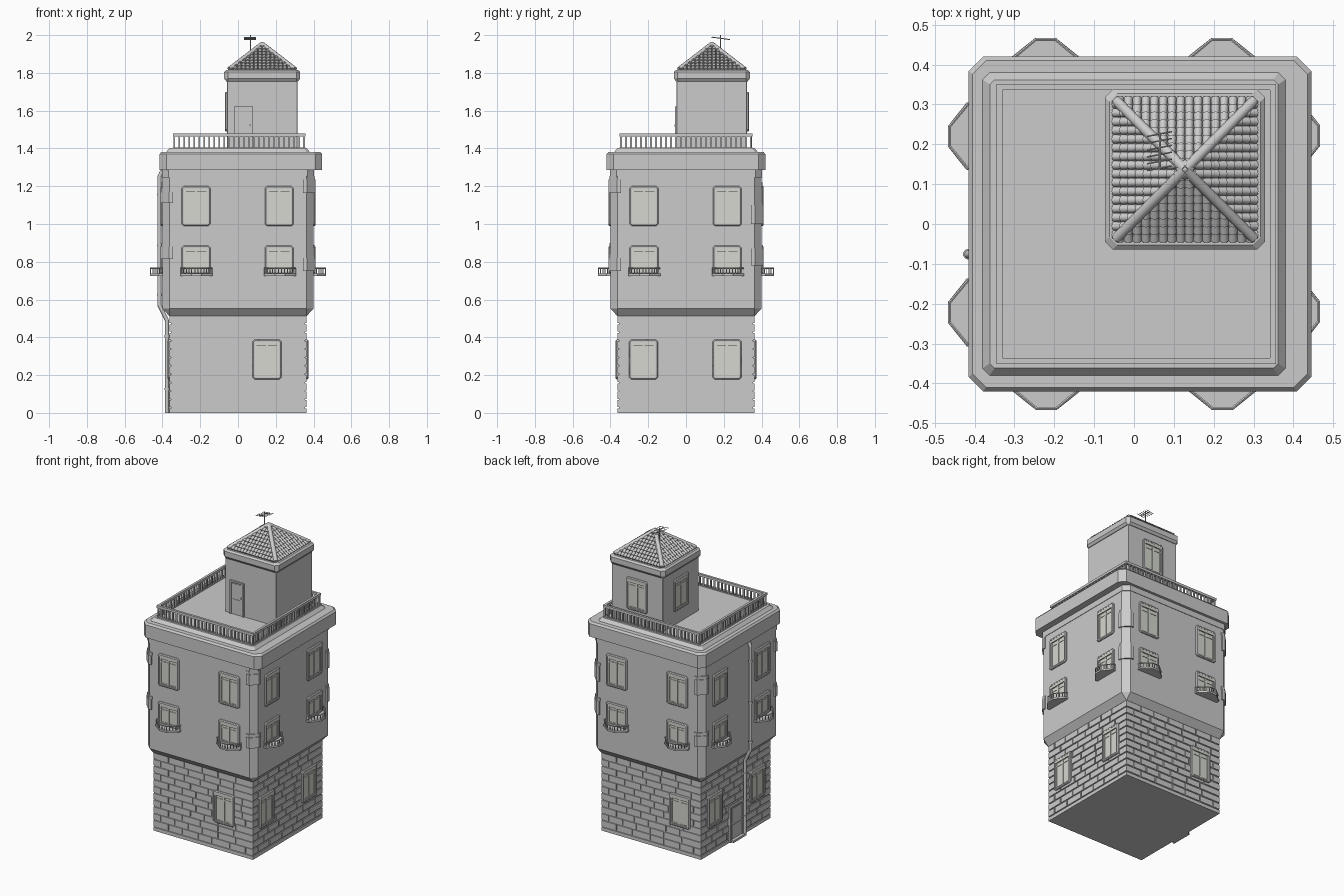
import bpy, bmesh, math, random
from mathutils import Matrix, Vector

if "Cube" in bpy.data.objects:
    bpy.data.objects.remove(bpy.data.objects["Cube"])

random.seed(4)

def side(k, origin=(0, 0)):
    """Local frame whose -y wall faces front, right, back, left for k = 0..3."""
    return Matrix.Translation((origin[0], origin[1], 0)) @ Matrix.Rotation(k * math.pi / 2, 4, 'Z')

def finish(bm, name, mat=None, smooth=False):
    bmesh.ops.recalc_face_normals(bm, faces=bm.faces)
    me = bpy.data.meshes.new(name)
    bm.to_mesh(me)
    bm.free()
    ob = bpy.data.objects.new(name, me)
    bpy.context.collection.objects.link(ob)
    if mat:
        me.materials.append(mat)
    if smooth:
        for p in me.polygons:
            p.use_smooth = len(p.vertices) == 4
    return ob

def box(bm, x0, x1, y0, y1, z0, z1, M=Matrix()):
    T = Matrix.Translation(((x0 + x1) / 2, (y0 + y1) / 2, (z0 + z1) / 2))
    bmesh.ops.create_cube(bm, size=1, matrix=M @ T @ Matrix.Diagonal((x1 - x0, y1 - y0, z1 - z0, 1)))

def loft(bm, rings, M=Matrix()):
    """Skin equal-length point rings and cap the ends."""
    vs = [[bm.verts.new(M @ Vector(p)) for p in r] for r in rings]
    n = len(vs[0])
    for a, b in zip(vs, vs[1:]):
        for i in range(n):
            bm.faces.new((a[i], a[(i + 1) % n], b[(i + 1) % n], b[i]))
    bm.faces.new(vs[0][::-1])
    bm.faces.new(vs[-1])

def octa(h, c, z, o=(0, 0), hy=None):
    """Square ring with cut corners."""
    hy = hy or h
    return [(o[0] + x, o[1] + y, z) for x, y in
            ((h - c, -hy), (h, -hy + c), (h, hy - c), (h - c, hy),
             (-h + c, hy), (-h, hy - c), (-h, -hy + c), (-h + c, -hy))]

def bar(bm, a, b, r1, r2=None, n=8):
    """Round or faceted rod between two points."""
    a, b = Vector(a), Vector(b)
    q = (b - a).to_track_quat('Z', 'Y').to_matrix().to_4x4()
    bmesh.ops.create_cone(bm, cap_ends=True, segments=n, radius1=r1, radius2=r1 if r2 is None else r2,
                          depth=(b - a).length, matrix=Matrix.Translation((a + b) / 2) @ q)

# brick base
bm = bmesh.new()
box(bm, -.356, .356, -.356, .356, 0, .52)
finish(bm, "base_core")
bm = bmesh.new()
ROWS, Z0, PITCH, GAP = 11, .03, .0445, .007
for k in range(4):
    M = side(k)
    box(bm, -.362, .362, -.362, -.35, 0, Z0 - GAP, M)
    for r in range(ROWS):
        z, x = Z0 + r * PITCH, -.362
        step = .06 if (r + k) % 2 else .115
        while x < .36:
            x1 = x + step
            if x1 > .32:
                x1 = .362 + GAP
            box(bm, x, x1 - GAP, -.362, -.35, z, z + PITCH - GAP, M)
            x, step = x1, random.choice((.1, .115, .13))
finish(bm, "base_bricks")

# rendered upper body with cut corners, frieze, cornice and terrace deck
bm = bmesh.new()
loft(bm, [octa(.363, .001, .512), octa(.4, .038, .553), octa(.4, .038, 1.26)])
finish(bm, "upper_body")
bm = bmesh.new()
C = (.015, 0)
loft(bm, [octa(.403, .036, 1.247), octa(.403, .036, 1.29)])
loft(bm, [octa(.43, .036, 1.285, C, .42), octa(.43, .036, 1.37, C, .42), octa(.42, .034, 1.382, C, .41),
          octa(.38, .018, 1.382), octa(.362, .012, 1.402)])
finish(bm, "cornice_and_deck")

# corner stones on the upper body
bm = bmesh.new()
stones = [((1.165, 1.235), (.75, .82)), ((1.0, 1.1), (.78, .87)),
          ((1.1, 1.2), (.76, .83)), ((1.11, 1.17), (.815, .88))]
plan = ((.345, -.345), (.345, -.409), (.366, -.409), (.409, -.366), (.409, -.345))
for k, zs in enumerate(stones):
    for a, b in zs:
        loft(bm, [[(x, y, a) for x, y in plan], [(x, y, b) for x, y in plan]], side(k))
        loft(bm, [[(x * .992, y * .992, b) for x, y in plan],
                  [(x * .992, y * .992, b + .02) for x, y in plan]], side(k))
finish(bm, "corner_stones")

# small roof tower
T = (.128, .137)
bm = bmesh.new()
loft(bm, [octa(.186, .002, 1.39, T), octa(.186, .002, 1.78, T)])
loft(bm, [octa(.19, .01, 1.755, T), octa(.201, .02, 1.77, T), octa(.201, .02, 1.805, T), octa(.19, .02, 1.815, T)])
finish(bm, "tower_walls")

# pyramid roof: under-slab, barrel tiles, hip caps, finial
EAVE, ZE, ZA = .175, 1.815, 1.95
bm = bmesh.new()
loft(bm, [octa(EAVE, .001, ZE - .01, T), octa(EAVE, .001, ZE, T), octa(.004, .001, ZA - .004, T)])
finish(bm, "tower_roof")
bm = bmesh.new()
COLS, TROWS = 16, 9
w = 2 * EAVE / COLS
slope = (ZA - ZE) / EAVE
for k in range(4):
    M = side(k, T)
    for i in range(COLS):
        u = -EAVE + (i + .5) * w
        for r in range(TROWS):
            d0 = EAVE * (1 - r / TROWS) + .003
            d1 = EAVE * (1 - (r + 1) / TROWS)
            if d0 < abs(u):
                break
            d1 = max(d1, abs(u) - .008)
            bar(bm, M @ Vector((u, -d0, ZE + (EAVE - d0) * slope + .003)),
                M @ Vector((u, -d1, ZE + (EAVE - d1) * slope)), w * .54, w * .42)
finish(bm, "roof_tiles", smooth=True)
bm = bmesh.new()
for sx in (-1, 1):
    for sy in (-1, 1):
        bar(bm, (T[0] + sx * .173, T[1] + sy * .173, ZE + .004), (T[0], T[1], ZA + .002), .0135, n=10)
finish(bm, "hip_caps", smooth=True)
bm = bmesh.new()
bmesh.ops.create_icosphere(bm, subdivisions=2, radius=.025, matrix=Matrix.Translation((T[0], T[1], ZA - .012)))
finish(bm, "roof_finial")

# aerial
bm = bmesh.new()
bar(bm, (.065, .183, 1.86), (.065, .183, 2.0), .003, n=6)
bar(bm, (.065, .138, 1.989), (.065, .23, 1.977), .0025, n=6)
for i in range(6):
    t = i / 5
    bar(bm, (.033, .14 + .086 * t - .006, 1.988 - .011 * t), (.095, .14 + .086 * t + .006, 1.988 - .011 * t), .002, n=5)
finish(bm, "aerial")

# windows
glass = bpy.data.materials.new("pale_window")
glass.diffuse_color = (.66, .68, .62, 1)
glass.use_nodes = True
glass.node_tree.nodes["Principled BSDF"].inputs["Base Color"].default_value = glass.diffuse_color

def ring(hw, z0, z1, c, y, u):
    zc = (z0 + z1) / 2
    return [(x + u, y, z + zc) for x, z, _ in octa(hw, c, 0, hy=(z1 - z0) / 2)]

def window(frames, panes, M, u, z0, z1, d, hw=.076):
    # hollow frame made of four lofted rings closed back on themselves
    rs = [ring(hw, z0, z1, .01, -d + .005, u), ring(hw, z0, z1, .01, -d - .006, u),
          ring(hw - .005, z0 + .005, z1 - .005, .008, -d - .011, u),
          ring(hw - .013, z0 + .013, z1 - .013, .003, -d - .011, u),
          ring(hw - .013, z0 + .013, z1 - .013, .003, -d + .005, u)]
    vs = [[frames.verts.new(M @ Vector(p)) for p in r] for r in rs]
    for a, b in zip(vs, vs[1:] + vs[:1]):
        for i in range(8):
            frames.faces.new((a[i], a[(i + 1) % 8], b[(i + 1) % 8], b[i]))
    h = hw - .012
    box(panes, u - h, u + h, -d - .002, -d + .004, z0 + .012, z1 - .012, M)
    box(panes, u - h, u + h, -d - .01, -d, z1 - .03, z1 - .012, M)
    for x0, x1 in ((-h, -h + .01), (-.006, .006), (h - .01, h)):
        box(panes, u + x0, u + x1, -d - .006, -d, z0 + .012, z1 - .02, M)
    for z in (z0 + .012, z1 - .055):
        box(panes, u - h, u + h, -d - .005, -d, z, z + .008, M)

fr, pn = bmesh.new(), bmesh.new()
for k in range(4):
    for u in (-.222, .218):
        window(fr, pn, side(k), u, .99, 1.2, .4)
        window(fr, pn, side(k), u, .735, .885, .4)
for k, u in ((0, .153), (1, -.225), (1, .217), (2, .21), (3, -.22), (3, .22)):
    window(fr, pn, side(k), u, .178, .388, .362)
for k in (2, 3):
    window(fr, pn, side(k, T), 0, 1.49, 1.7, .186)
finish(fr, "window_frames")
finish(pn, "window_panes", glass)

# balconies with faceted fronts
slab, rails = bmesh.new(), bmesh.new()
bp = [(-.085, -.395), (-.085, -.42), (-.026, -.467), (.026, -.467), (.085, -.42), (.085, -.395)]
path = [Vector((x * .96, y + .004, 0)) for x, y in bp]
for k in range(4):
    for u in (-.22, .222):
        M = side(k) @ Matrix.Translation((u, 0, 0))
        loft(slab, [[(x, y, .726) for x, y in bp], [(x, y, .737) for x, y in bp]], M)
        for (a, b), n in zip(zip(path, path[1:]), (1, 4, 3, 4, 1)):
            up = Vector((0, 0, .766))
            bar(rails, M @ (a + up), M @ (b + up), .004, n=6)
            for i in range(n):
                p = a.lerp(b, (i + .5) / n if n == 1 else i / n)
                bar(rails, M @ (p + Vector((0, 0, .735))), M @ (p + up), .0028, n=5)
finish(slab, "balcony_slabs")
finish(rails, "balcony_railings")

# terrace balustrade
bm = bmesh.new()
for k in range(4):
    M = side(k, (.006, 0))
    box(bm, -.351, .351, -.351, -.336, 1.464, 1.48, M)
    box(bm, -.351, .351, -.349, -.338, 1.398, 1.406, M)
    for i in range(26):
        u = -.344 + i * .688 / 26
        box(bm, u - .0045, u + .0045, -.348, -.339, 1.4, 1.466, M)
finish(bm, "terrace_balustrade")

# doors: ground door on the left wall, terrace door on the tower
def door(name, M, u, hw, z0, z1, d):
    bm = bmesh.new()
    for x0, x1, a, b in ((-hw, -hw + .01, z0, z1), (hw - .01, hw, z0, z1), (-hw, hw, z1 - .01, z1)):
        box(bm, u + x0, u + x1, -d - .01, -d + .01, a, b, M)
    box(bm, u - hw, u + hw, -d - .003, -d + .01, z0, z1, M)
    for a, b in ((.1, .46), (.54, .92)):
        box(bm, u - hw + .02, u + hw - .02, -d - .006, -d, z0 + (z1 - z0) * a, z0 + (z1 - z0) * b, M)
    zh = z0 + (z1 - z0) * .55
    bar(bm, M @ Vector((u + hw - .015, -d, zh)), M @ Vector((u + hw - .015, -d - .013, zh)), .005)
    finish(bm, name)

door("ground_door", side(3), 0, .068, 0, .235, .362)
door("tower_door", side(0, T), -.098, .05, 1.4, 1.622, .186)
bm = bmesh.new()
box(bm, -.385, -.35, -.07, .055, 0, .014)
finish(bm, "door_step")

# drainpipe with clips
pts = [(-.405, 1.275), (-.416, 1.25), (-.416, .57), (-.376, .49), (-.376, 0)]
bm = bmesh.new()
for (x0, z0), (x1, z1) in zip(pts, pts[1:]):
    bar(bm, (x0, -.076, z0), (x1, -.076, z1), .0105, n=10)
    bmesh.ops.create_uvsphere(bm, u_segments=10, v_segments=6, radius=.0105, matrix=Matrix.Translation((x0, -.076, z0)))
for x, z in ((-.416, 1.15), (-.416, .88), (-.416, .62), (-.376, .4), (-.376, .12)):
    bar(bm, (x, -.076, z), (x, -.076, z + .012), .0135, n=10)
finish(bm, "drainpipe", smooth=True)
